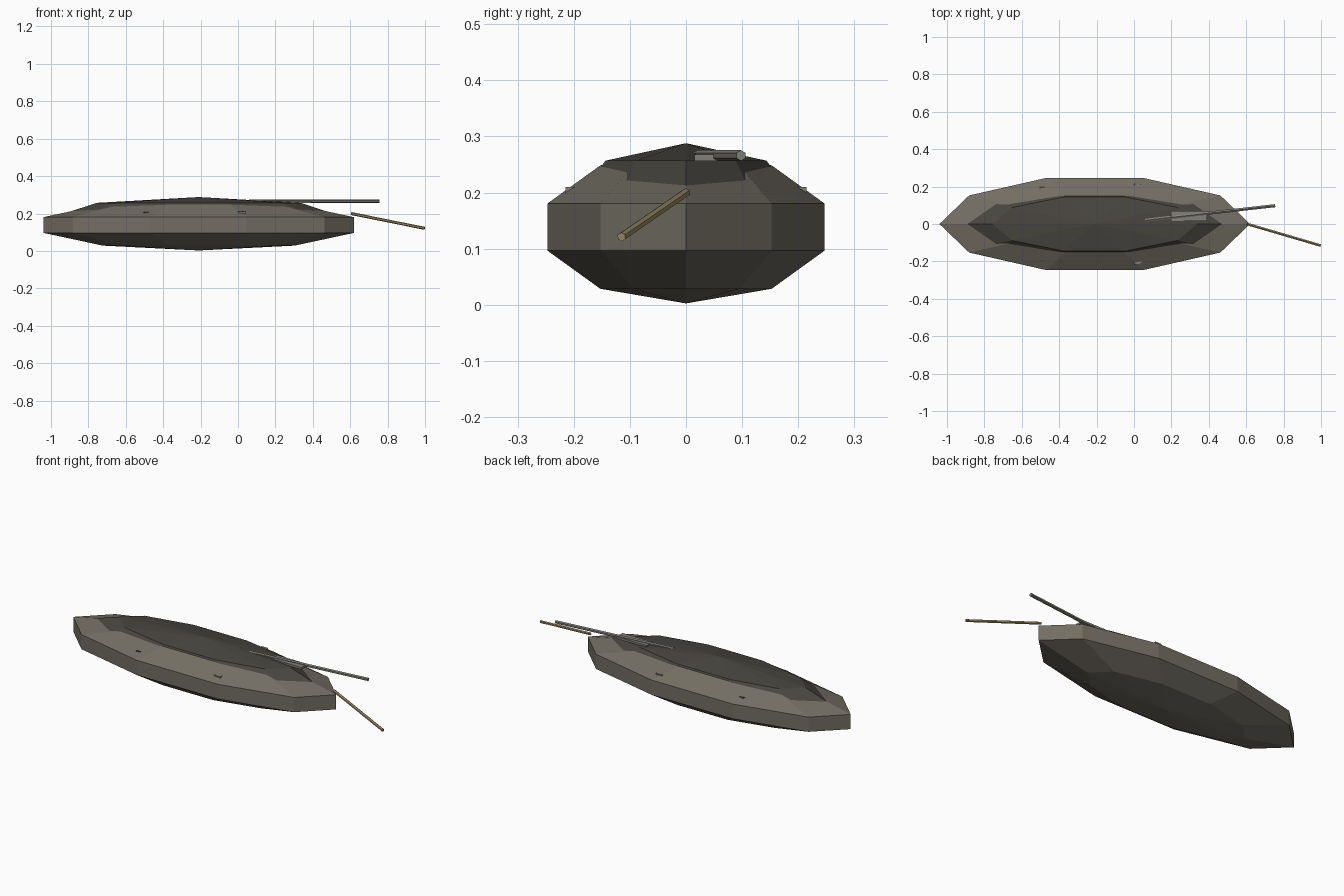
import bpy, math
from mathutils import Vector

if "Cube" in bpy.data.objects:
    bpy.data.objects.remove(bpy.data.objects["Cube"])


def paint(name, rgb):
    m = bpy.data.materials.new(name)
    m.diffuse_color = (*rgb, 1)
    m.use_nodes = True
    m.node_tree.nodes["Principled BSDF"].inputs["Base Color"].default_value = m.diffuse_color
    return m


HULL = paint("hull_paint", (0.17, 0.155, 0.125))
DARK = paint("dark_paint", (0.065, 0.06, 0.05))
STEEL = paint("steel", (0.22, 0.215, 0.195))
OLIVE = paint("olive", (0.33, 0.28, 0.13))


def finish(name, mat):
    ob = bpy.context.object
    ob.name = name
    ob.data.materials.append(mat)
    return ob


def ellipsoid(name, rings, center, radii, mat):
    # ten-sided squashed sphere, turned so that its ends are flat
    bpy.ops.mesh.primitive_uv_sphere_add(segments=10, ring_count=rings, radius=1,
                                         rotation=(0, 0, math.pi / 2))
    bpy.ops.object.transform_apply(location=False, rotation=True, scale=False)
    ob = finish(name, mat)
    ob.location = center
    ob.scale = radii
    return ob


def rod(name, a, b, r, mat, sides=6):
    a, b = Vector(a), Vector(b)
    d = b - a
    bpy.ops.mesh.primitive_cylinder_add(vertices=sides, radius=r, depth=d.length,
                                        location=(a + b) / 2)
    ob = finish(name, mat)
    ob.rotation_euler = d.to_track_quat('Z', 'Y').to_euler()
    return ob


def box(name, center, size, mat):
    bpy.ops.mesh.primitive_cube_add(size=1, location=center)
    ob = finish(name, mat)
    ob.scale = size
    return ob


# Faceted main body and the shallow dome on top of it
ellipsoid("body", 5, (-0.21, 0, 0.1385), (0.873, 0.273, 0.136), HULL)
ellipsoid("top_dome", 4, (-0.21, 0, 0.182), (0.773, 0.213, 0.106), DARK)

# Long tube and its mounting block
rod("long_tube", (0.06, 0.02, 0.266), (0.755, 0.098, 0.266), 0.0095, STEEL)
box("tube_block", (0.295, 0.042, 0.262), (0.19, 0.054, 0.012), STEEL)

# Angled pole off the front end
rod("angled_pole", (0.605, 0.0, 0.2), (0.997, -0.115, 0.121), 0.008, OLIVE)

# Small side lugs, mirrored
for s, side in ((-1, "front"), (1, "back")):
    box("large_lug_" + side, (0.02, s * 0.205, 0.202), (0.04, 0.02, 0.015), STEEL)
    box("small_lug_" + side, (-0.49, s * 0.19, 0.204), (0.03, 0.02, 0.01), DARK)
